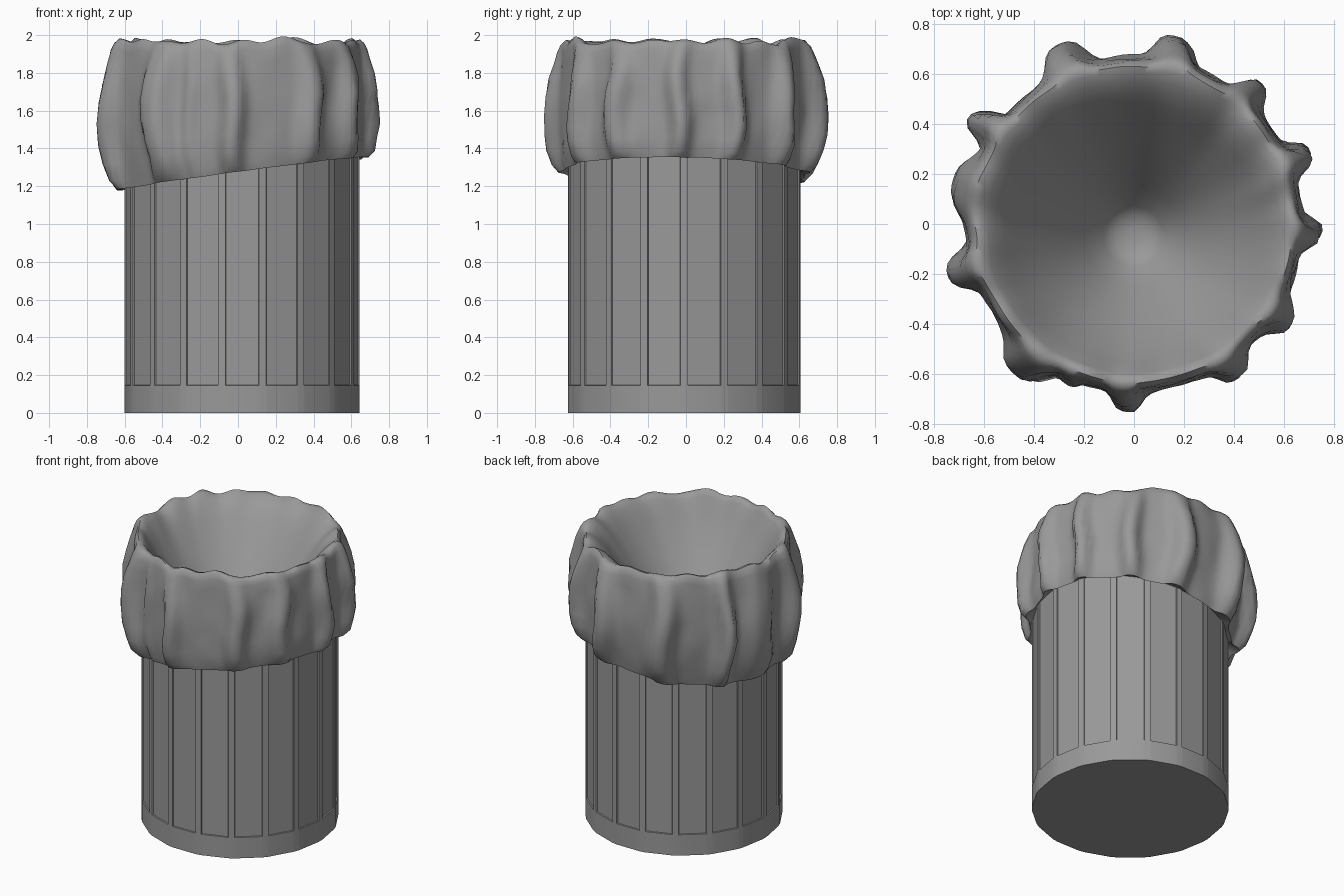
import bpy, bmesh, math, random

if "Cube" in bpy.data.objects:
    bpy.data.objects.remove(bpy.data.objects["Cube"])
random.seed(4)
CX, CY, R = 0.022, -0.01, 0.622

cloth = bpy.data.materials.new("grey_cloth")
cloth.diffuse_color = (0.32, 0.32, 0.32, 1)
cloth.use_nodes = True
cloth.node_tree.nodes["Principled BSDF"].inputs["Base Color"].default_value = cloth.diffuse_color


def band_top(x, y):
    return 1.303 + 0.132 * x - 0.02 * y


def finish(bm, name, angle):
    bmesh.ops.recalc_face_normals(bm, faces=bm.faces)
    me = bpy.data.meshes.new(name)
    bm.to_mesh(me)
    bm.free()
    me.materials.append(cloth)
    ob = bpy.data.objects.new(name, me)
    bpy.context.collection.objects.link(ob)
    bpy.ops.object.select_all(action='DESELECT')
    ob.select_set(True)
    bpy.context.view_layer.objects.active = ob
    bpy.ops.object.shade_smooth_by_angle(angle=math.radians(angle))


def bridge(bm, a, b):
    n = len(a)
    for i in range(n):
        bm.faces.new((a[i], a[(i + 1) % n], b[(i + 1) % n], b[i]))


# Band: hem at the bottom, 18 shallow recessed panels, slanted top edge
bm = bmesh.new()
angs = []
for k in range(18):
    for off, rec in ((-8.2, 0), (-8, 1), (8, 1), (8.2, 0)):
        angs.append((math.radians(-90 + 20 * k + off), rec))
rings = []
for z, depth in ((0, 0), (0.145, 0), (0.147, 0.008), (None, 0.008)):
    ring = []
    for a, rec in angs:
        r = R - depth * rec
        x, y = CX + r * math.cos(a), CY + r * math.sin(a)
        ring.append(bm.verts.new((x, y, band_top(x, y) + 0.02 if z is None else z)))
    rings.append(ring)
for a, b in zip(rings, rings[1:]):
    bridge(bm, a, b)
bm.faces.new(rings[0][::-1])
finish(bm, "hat_band", 25)

# Puffed crown: (angle, half width, height) of each gathered fold
folds = [(77, 5.5, .105), (49, 4.5, .09), (22, 4, .09), (-3, 4, .08), (-32, 5, .075),
         (-56, 5, .075), (-93, 4.5, .085), (-113, 3, .03), (-128, 7, .10),
         (195, 5, .10), (168, 9, .075), (146, 4, .115), (113, 6, .11)]
wob = [(random.uniform(0, 6.28), random.uniform(0, 6.28)) for _ in range(6)]


def noise(a, z):
    return sum(math.sin((5 + 3 * i) * a + p + 3 * math.sin((3 + i) * z + q))
               for i, (p, q) in enumerate(wob)) / 6


def fold(a, t):
    best = 0
    for deg, w, h in folds:
        d = math.degrees(a) - deg + 1.5 * math.sin(7 * t + deg)
        d = abs((d + 180) % 360 - 180) / w
        best = max(best, h / (1 + d ** 4))
    return best


N = 180
# Outer wall: (height fraction, base radius, fold strength)
outer = [(-0.01, .605, 0), (-0.06, .635, .45), (0.0, .645, .75), (.12, .658, .9),
         (.25, .664, 1), (.4, .667, 1), (.55, .667, .95), (.7, .662, .8),
         (.82, .657, .6), (.92, .652, .4), (.97, .646, .28), (1.0, .63, .2)]
# Inner funnel: (radius, height)
inner = [(.608, 1.962), (.58, 1.937), (.55, 1.9), (.515, 1.85), (.47, 1.775), (.38, 1.645),
         (.29, 1.515), (.2, 1.385), (.12, 1.27), (.08, 1.235), (.03, 1.225)]
bm = bmesh.new()
rings = []
for t, base, s in outer:
    ring = []
    shift = 0.9 * CX * (1 - max(0, min(1, t * 3)))
    for i in range(N):
        a = 2 * math.pi * i / N
        c, sn = math.cos(a), math.sin(a)
        r = base + s * fold(a, t) + max(s, .5) * 0.012 * noise(a, t * 2)
        z0 = band_top(CX + R * c, CY + R * sn)
        top = 1.968 + 0.035 * noise(a, 5)
        ring.append(bm.verts.new((r * c + shift, r * sn - shift * .4,
                                  z0 + (top - z0) * t)))
    rings.append(ring)
for r0, z in inner:
    ring = []
    k = (r0 / .608) ** 7
    for i in range(N):
        a = 2 * math.pi * i / N
        r = r0 + (0.006 * noise(a, 2) + 0.1 * fold(a, 1)) * k
        ring.append(bm.verts.new((r * math.cos(a), r * math.sin(a) - 0.05 * (1 - k),
                                  z + 0.03 * noise(a, 5) * k)))
    rings.append(ring)
for a, b in zip(rings, rings[1:]):
    bridge(bm, a, b)
bm.faces.new(rings[-1])
finish(bm, "puffed_crown", 60)
